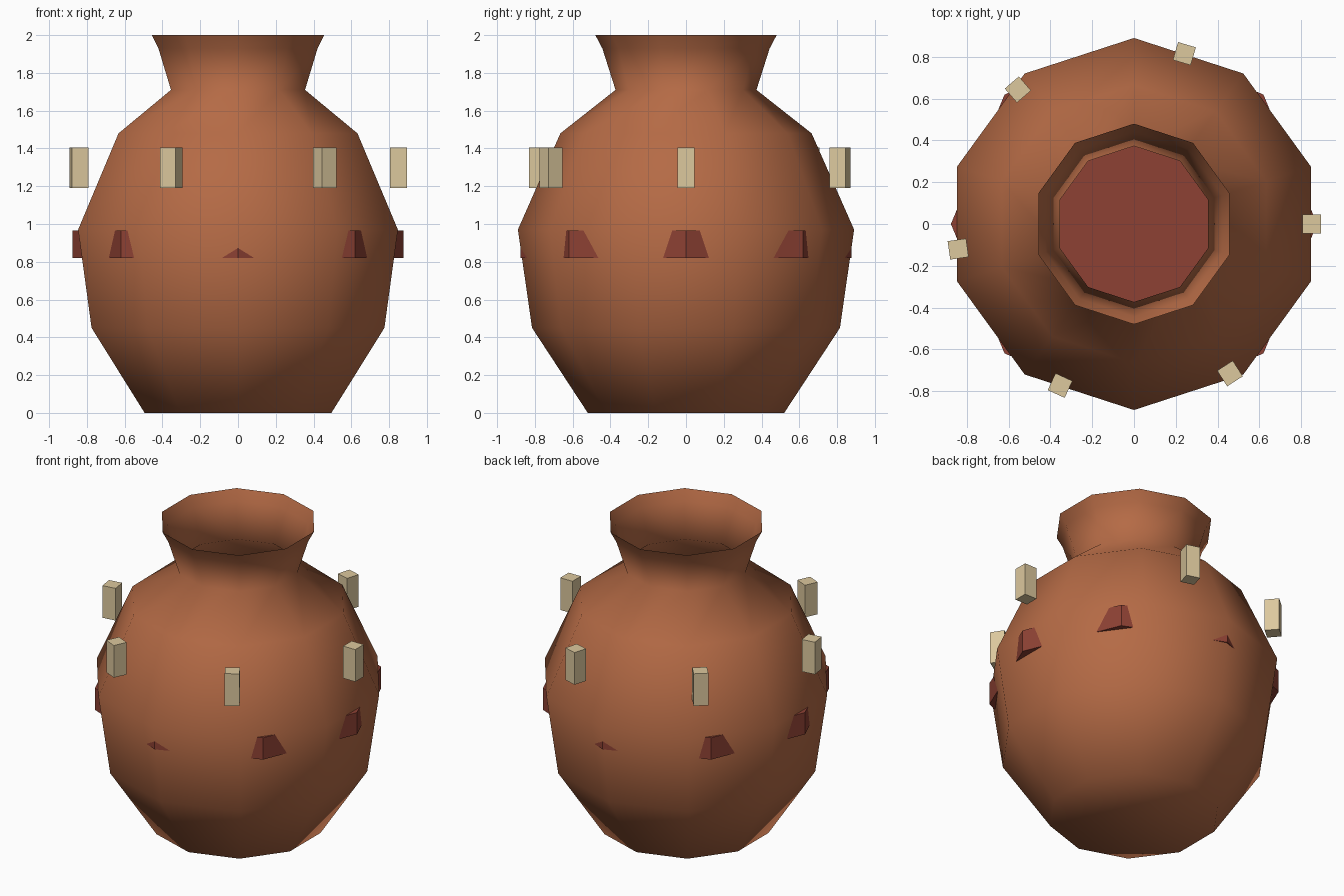
import bpy, bmesh, math
from mathutils import Matrix

cube = bpy.data.objects.get("Cube")
if cube:
    bpy.data.objects.remove(cube, do_unlink=True)


def material(name, color):
    m = bpy.data.materials.new(name)
    m.use_nodes = True
    m.diffuse_color = (*color, 1)
    m.node_tree.nodes["Principled BSDF"].inputs["Base Color"].default_value = (*color, 1)
    return m


def finish(name, bm, mat, smooth=False):
    mesh = bpy.data.meshes.new(name)
    for f in bm.faces:
        f.smooth = smooth
    bm.to_mesh(mesh)
    bm.free()
    mesh.materials.append(mat)
    ob = bpy.data.objects.new(name, mesh)
    bpy.context.collection.objects.link(ob)
    return ob


terracotta = material("terracotta", (0.46, 0.145, 0.06))
dark_red = material("dark red clay", (0.27, 0.053, 0.034))
tan = material("tan", (0.72, 0.58, 0.34))

# Pot body: ten-sided open vessel with a closed base
SIDES = 10
profile = [(0.52, 0), (0.815, 0.45), (0.89, 0.97), (0.665, 1.48),
           (0.373, 1.71), (0.443, 1.93), (0.48, 2.0)]
bm = bmesh.new()
rings = []
for r, z in profile:
    angles = [math.pi / 2 + math.tau * i / SIDES for i in range(SIDES)]
    rings.append([bm.verts.new((r * math.cos(a), r * math.sin(a), z)) for a in angles])
for low, high in zip(rings, rings[1:]):
    for i in range(SIDES):
        j = (i + 1) % SIDES
        bm.faces.new((low[i], low[j], high[j], high[i]))
bm.faces.new(rings[0][::-1])
finish("pot_body", bm, terracotta, smooth=True)

# Octagonal band whose corners poke through the belly
bm = bmesh.new()
bmesh.ops.create_cone(bm, cap_ends=True, segments=8, radius1=0.876, radius2=0.876,
                      depth=0.145, matrix=Matrix.Translation((0, 0, 0.892)))
finish("belly_band", bm, dark_red)

# Tan pegs set around the shoulder, one radian apart
for i in range(6):
    bm = bmesh.new()
    bmesh.ops.create_cube(bm, size=1, matrix=Matrix.Rotation(-i, 4, "Z")
                          @ Matrix.Translation((0.85, 0, 1.298))
                          @ Matrix.Diagonal((0.089, 0.089, 0.214, 1)))
    finish(f"shoulder_peg_{i + 1}", bm, tan)
